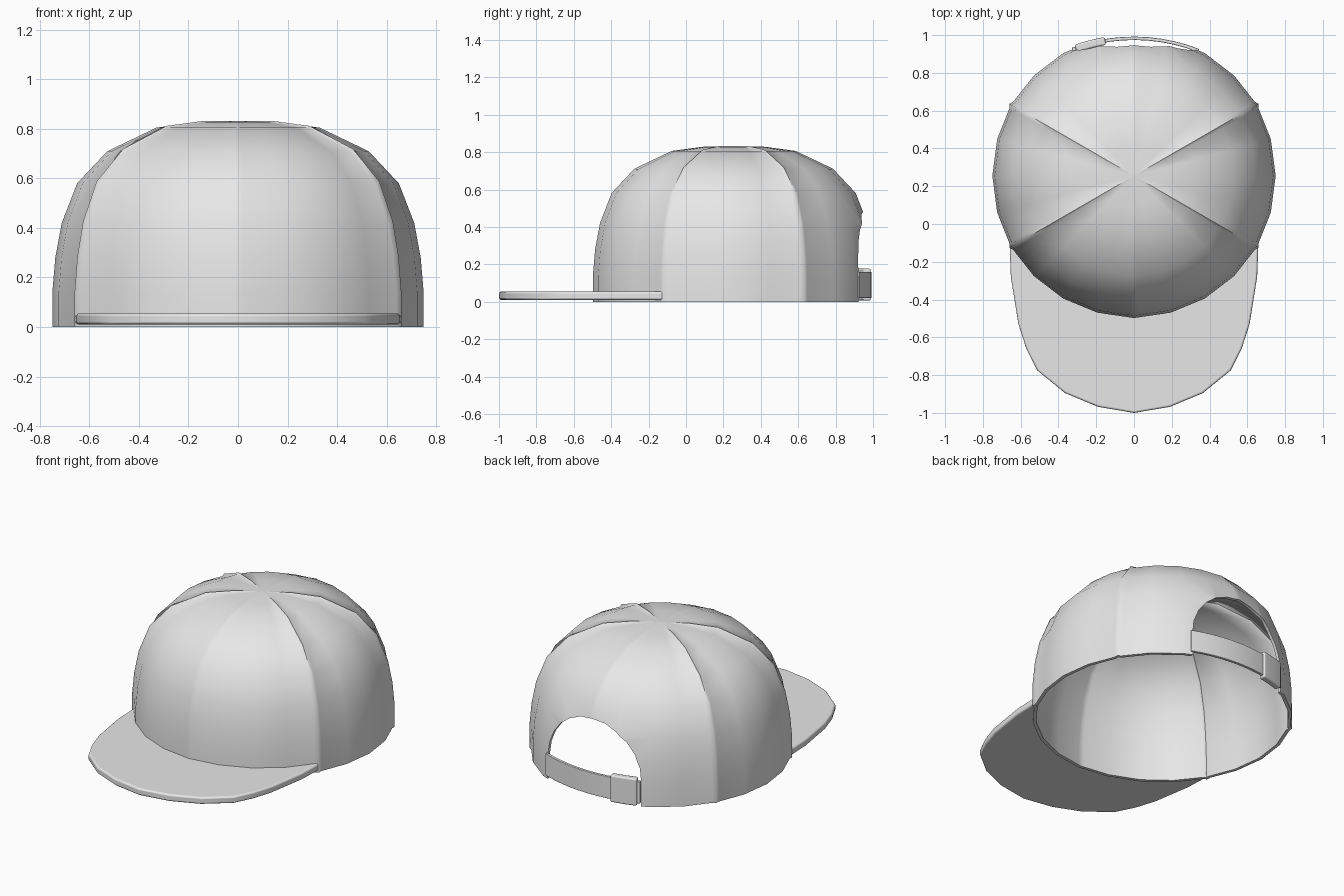
import bpy
import bmesh
from math import sin, cos, radians, pi, hypot, asin
from mathutils import Matrix

if "Cube" in bpy.data.objects:
    bpy.data.objects.remove(bpy.data.objects["Cube"])

CENTRE_Y = 0.255   # axis of the crown
RADIUS = 0.75
HEIGHT = 0.83

grey = bpy.data.materials.new("cloth_grey")
grey.use_nodes = True
grey.diffuse_color = (0.8, 0.8, 0.8, 1)
grey.node_tree.nodes["Principled BSDF"].inputs["Base Color"].default_value = (0.8, 0.8, 0.8, 1)


def add_object(name, bm):
    for face in bm.faces:
        face.smooth = True
    mesh = bpy.data.meshes.new(name)
    bm.to_mesh(mesh)
    bm.free()
    mesh.materials.append(grey)
    obj = bpy.data.objects.new(name, mesh)
    bpy.context.collection.objects.link(obj)
    return obj


def slab(name, outline, z0, z1, bevel=0.0):
    """Extrude a flat outline upwards and round its rims."""
    bm = bmesh.new()
    base = bm.faces.new([bm.verts.new((x, y, z0)) for x, y in outline])
    top = bmesh.ops.extrude_face_region(bm, geom=[base])["geom"]
    moved = [v for v in top if isinstance(v, bmesh.types.BMVert)]
    bmesh.ops.translate(bm, verts=moved, vec=(0, 0, z1 - z0))
    bmesh.ops.recalc_face_normals(bm, faces=bm.faces)
    obj = add_object(name, bm)
    if bevel:
        mod = obj.modifiers.new("rounded_rim", 'BEVEL')
        mod.width = bevel
        mod.segments = 3
        mod.limit_method = 'ANGLE'
        mod.angle_limit = radians(50)
        mod.harden_normals = True
    return obj


def apply_modifiers(obj):
    bpy.ops.object.select_all(action='DESELECT')
    obj.select_set(True)
    bpy.context.view_layer.objects.active = obj
    for mod in list(obj.modifiers):
        bpy.ops.object.modifier_apply(modifier=mod.name)


# Crown: lathed dome whose panel seams are raised as narrow ridges
profile = [(0.75, 0), (0.75, 0.14), (0.738, 0.28), (0.712, 0.42), (0.65, 0.58),
           (0.528, 0.71), (0.33, 0.805), (0.165, 0.828)]
columns = []
for step in range(24):
    angle = step * 15
    if angle % 60 == 30:
        ridge = 0.003 if angle % 180 == 90 else 0.012
        columns += [(angle - 1.6, 0), (angle, ridge), (angle + 1.6, 0)]
    else:
        columns.append((angle, 0))

bm = bmesh.new()
rings = []
for r, z in profile:
    ring = []
    length = hypot(r / RADIUS, z / HEIGHT)
    fade = min(1, r / 0.5)
    for angle, ridge in columns:
        out = r + ridge * fade * r / RADIUS / length
        up = z + ridge * fade * z / HEIGHT / length
        a = radians(angle)
        ring.append(bm.verts.new((out * cos(a), CENTRE_Y + out * sin(a), up)))
    rings.append(ring)
count = len(columns)
for low, high in zip(rings, rings[1:]):
    for j in range(count):
        k = (j + 1) % count
        bm.faces.new((low[j], low[k], high[k], high[j]))
pole = bm.verts.new((0, CENTRE_Y, HEIGHT + 0.002))
for j in range(count):
    bm.faces.new((rings[-1][j], rings[-1][(j + 1) % count], pole))
crown = add_object("crown", bm)

thickness = crown.modifiers.new("thickness", 'SOLIDIFY')
thickness.thickness = 0.02
thickness.offset = -1

# Arched opening at the back of the crown
HALF = 0.33
arch = [(-HALF, -0.1), (HALF, -0.1)]
arch += [(HALF * cos(pi * i / 12), 0.15 + HALF * sin(pi * i / 12)) for i in range(13)]
cutter = slab("opening_cutter", arch, -1.3, -0.6)
cutter.data.transform(Matrix.Rotation(pi / 2, 4, 'X'))
cutter.hide_render = True
opening = crown.modifiers.new("opening", 'BOOLEAN')
opening.operation = 'DIFFERENCE'
opening.solver = 'EXACT'
opening.object = cutter
apply_modifiers(crown)
bpy.data.objects.remove(cutter)
bpy.ops.object.shade_smooth_by_angle(angle=radians(65))

# Brim: half outline mirrored, closed along the front wall of the crown
side = [(0.658, -0.125), (0.652, -0.28), (0.612, -0.53), (0.57, -0.66),
        (0.512, -0.775), (0.365, -0.895), (0.19, -0.968)]
outer = side + [(0, -1)] + [(-x, y) for x, y in reversed(side)]
inner = [(0.735 * cos(radians(a)), CENTRE_Y + 0.735 * sin(radians(a)))
         for a in range(-150, -29, 15)]
slab("brim", outer + inner, 0.01, 0.055, 0.014)


# Back strap and its buckle: bands following one shallow arc
def band(name, x0, x1, radius, depth, z0, z1, bevel):
    a0, a1 = asin(x0 / radius), asin(x1 / radius)
    angles = [a0 + (a1 - a0) * i / 10 for i in range(11)]
    arc = [[(r * sin(a), 0.05 + r * cos(a)) for a in angles]
           for r in (radius, radius - depth)]
    return slab(name, arc[0] + arc[1][::-1], z0, z1, bevel)


band("back_strap", -0.33, 0.345, 0.942, 0.018, 0.02, 0.16, 0.004)
band("strap_buckle", -0.315, -0.155, 0.952, 0.042, 0.006, 0.178, 0.01)
